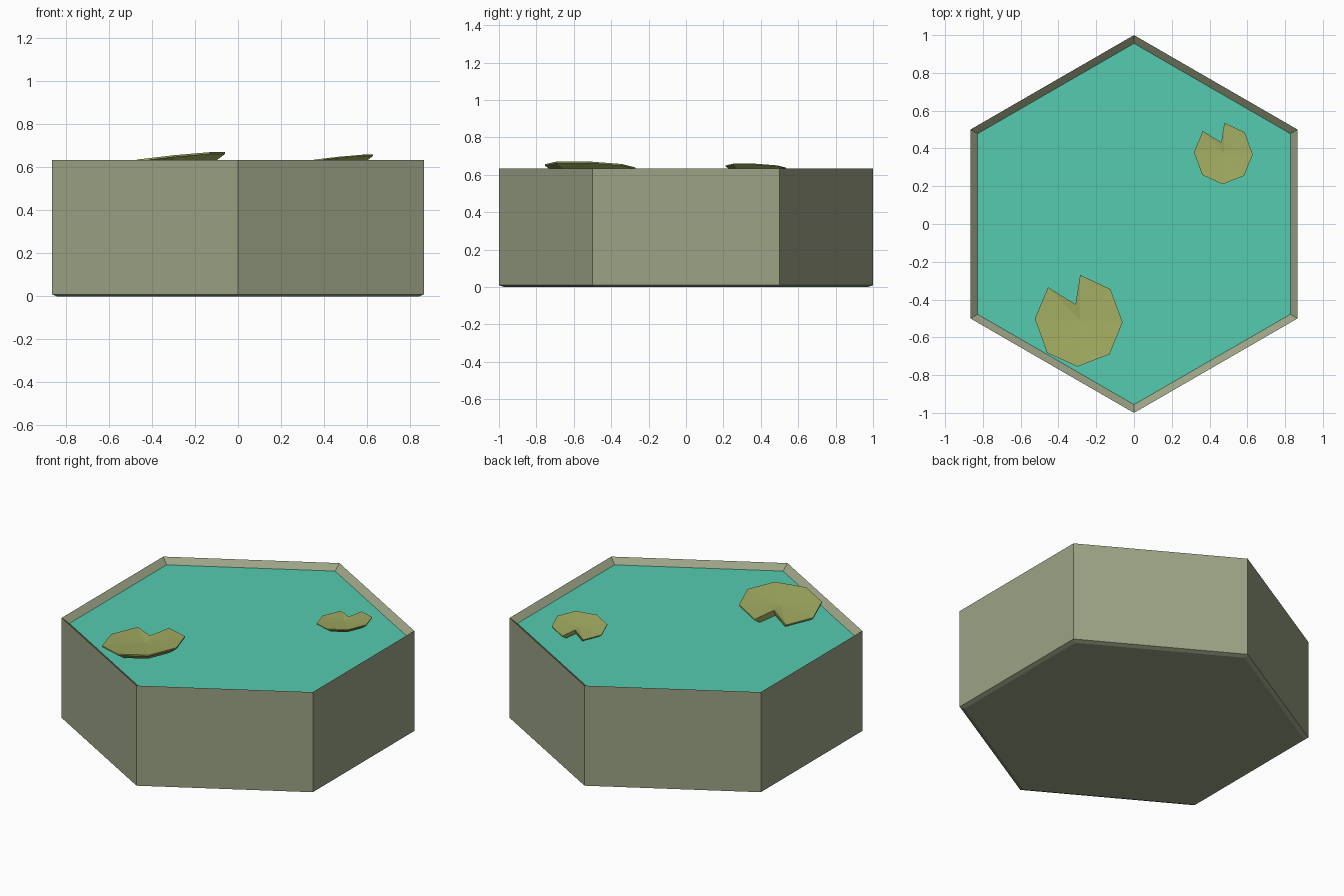
import bpy
import math

if "Cube" in bpy.data.objects:
    bpy.data.objects.remove(bpy.data.objects["Cube"])

SIDES = 6
RIM_Z = 0.634
WATER_Z = 0.601
WATER_R = 0.956


def material(name, rgb):
    mat = bpy.data.materials.new(name)
    mat.diffuse_color = (*rgb, 1)
    mat.use_nodes = True
    mat.node_tree.nodes["Principled BSDF"].inputs["Base Color"].default_value = mat.diffuse_color
    return mat


def add_mesh(name, verts, faces, mat):
    mesh = bpy.data.meshes.new(name)
    mesh.from_pydata(verts, [], faces)
    mesh.materials.append(mat)
    mesh.update()
    obj = bpy.data.objects.new(name, mesh)
    bpy.context.collection.objects.link(obj)
    return obj


def hexagon(radius, z):
    angles = [math.pi / 2 + i * math.tau / SIDES for i in range(SIDES)]
    return [(radius * math.cos(a), radius * math.sin(a), z) for a in angles]


def bridge(start_a, start_b, count):
    return [(start_a + i, start_a + (i + 1) % count,
             start_b + (i + 1) % count, start_b + i) for i in range(count)]


stone = material("stone", (0.33, 0.37, 0.235))
water_blue = material("water", (0.09, 0.60, 0.43))
leaf = material("leaf", (0.36, 0.41, 0.12))

# Hexagonal basin: bevelled foot, upright wall, inward sloping lip
rings = [(0.972, 0.0), (1.0, 0.01), (1.0, RIM_Z), (WATER_R, WATER_Z)]
verts = [v for r, z in rings for v in hexagon(r, z)]
faces = [tuple(reversed(range(SIDES)))]
for k in range(len(rings) - 1):
    faces += bridge(k * SIDES, (k + 1) * SIDES, SIDES)
add_mesh("basin", verts, faces, stone)

# Water surface
add_mesh("water", hexagon(WATER_R, WATER_Z), [tuple(range(SIDES))], water_blue)

# Leaf outline with a notch, listed counter-clockwise
OUTLINE = [(-0.02, 0.085), (-0.165, 0.175), (-0.235, 0.008), (-0.17, -0.172),
           (-0.01, -0.245), (0.16, -0.18), (0.23, -0.01), (0.165, 0.165),
           (0.005, 0.24)]


def lily_pad(name, x, y, z, size):
    n = len(OUTLINE)

    # Tilted leaf: dished top, thin edge, tapered underside
    def point(px, py, dz):
        return (x + px * size, y + py * size,
                z + (0.1 * px - 0.04 * py + dz) * size)

    layers = [(1.0, 0.0), (1.0, -0.008), (0.78, -0.042)]
    pts = [point(px * s, py * s, dz) for s, dz in layers for px, py in OUTLINE]
    pts += [point(0, 0, -0.011), point(0, 0, -0.045)]
    top, bottom = 3 * n, 3 * n + 1
    polys = [(top, i, (i + 1) % n) for i in range(n)]
    polys += bridge(n, 0, n) + bridge(2 * n, n, n)
    polys += [(bottom, 2 * n + (i + 1) % n, 2 * n + i) for i in range(n)]
    add_mesh(name, pts, polys, leaf)


lily_pad("large_lily_pad", -0.29, -0.51, 0.648, 1.0)
lily_pad("small_lily_pad", 0.475, 0.375, 0.644, 0.67)
